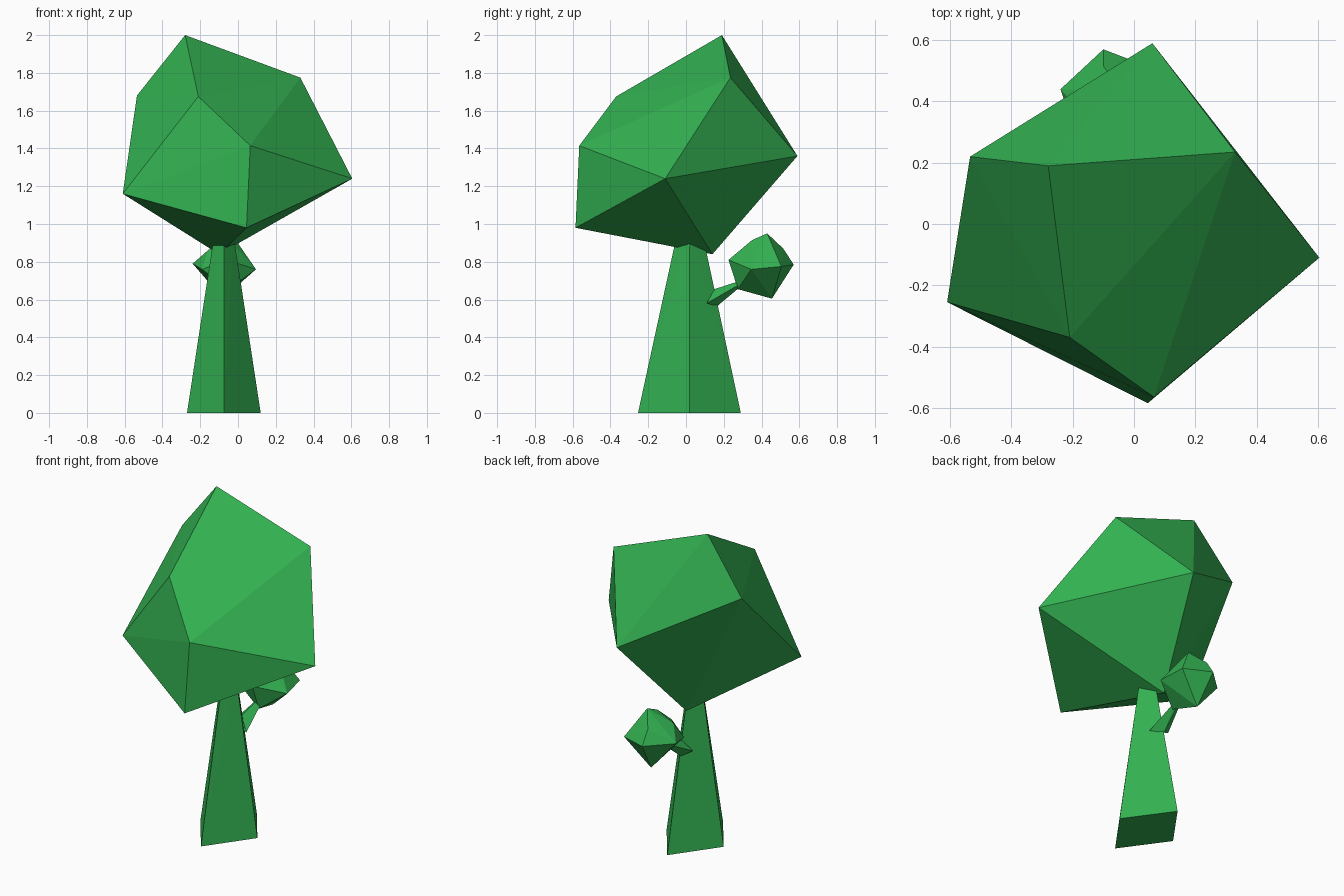
import bpy, bmesh

green = bpy.data.materials.new("leaf_green")
green.diffuse_color = (0.033, 0.44, 0.083, 1.0)


def faceted(name, points):
    """Flat-faced convex solid around a handful of corner points."""
    bm = bmesh.new()
    for p in points:
        bm.verts.new(p)
    result = bmesh.ops.convex_hull(bm, input=bm.verts)
    loose = {g for g in result["geom_interior"] if isinstance(g, bmesh.types.BMVert)}
    bmesh.ops.delete(bm, geom=list(loose), context='VERTS')
    bmesh.ops.recalc_face_normals(bm, faces=bm.faces)
    mesh = bpy.data.meshes.new(name)
    bm.to_mesh(mesh)
    bm.free()
    mesh.materials.append(green)
    obj = bpy.data.objects.new(name, mesh)
    bpy.context.collection.objects.link(obj)
    return obj


def diamond(cx, cy, z, rx, ry):
    return [(cx - rx, cy, z), (cx, cy - ry, z), (cx + rx, cy, z), (cx, cy + ry, z)]


# Trunk: tapered four-sided post on a diamond base
faceted("trunk", diamond(-0.075, 0.018, 0.0, 0.195, 0.272)
        + diamond(-0.075, 0.02, 0.95, 0.05, 0.067))

# Main crown: irregular boulder of leaves
faceted("crown", [
    (-0.28, 0.19, 2.0), (0.33, 0.235, 1.775), (-0.535, 0.22, 1.68),
    (-0.21, -0.37, 1.675), (0.065, -0.565, 1.415), (-0.61, -0.255, 1.16),
    (0.045, -0.585, 0.98), (0.605, -0.11, 1.24), (0.06, 0.59, 1.36),
    (-0.10, 0.14, 0.84)])

# Side branch: thin taper from the back of the trunk to the small leaf ball
faceted("branch", [
    (-0.14, 0.13, 0.60), (-0.08, 0.15, 0.655), (-0.02, 0.11, 0.58), (-0.08, 0.165, 0.565),
    (-0.085, 0.30, 0.69), (-0.065, 0.29, 0.70), (-0.045, 0.30, 0.69), (-0.065, 0.30, 0.678)])

# Small leaf ball on the branch
faceted("leaf_ball", [
    (-0.036, 0.43, 0.95), (-0.05, 0.35, 0.915), (-0.10, 0.515, 0.87),
    (-0.16, 0.35, 0.86), (-0.06, 0.225, 0.81), (0.095, 0.345, 0.76),
    (0.07, 0.505, 0.775), (-0.10, 0.57, 0.785), (-0.24, 0.44, 0.79),
    (-0.19, 0.29, 0.76), (-0.05, 0.275, 0.655), (-0.08, 0.455, 0.605)])
